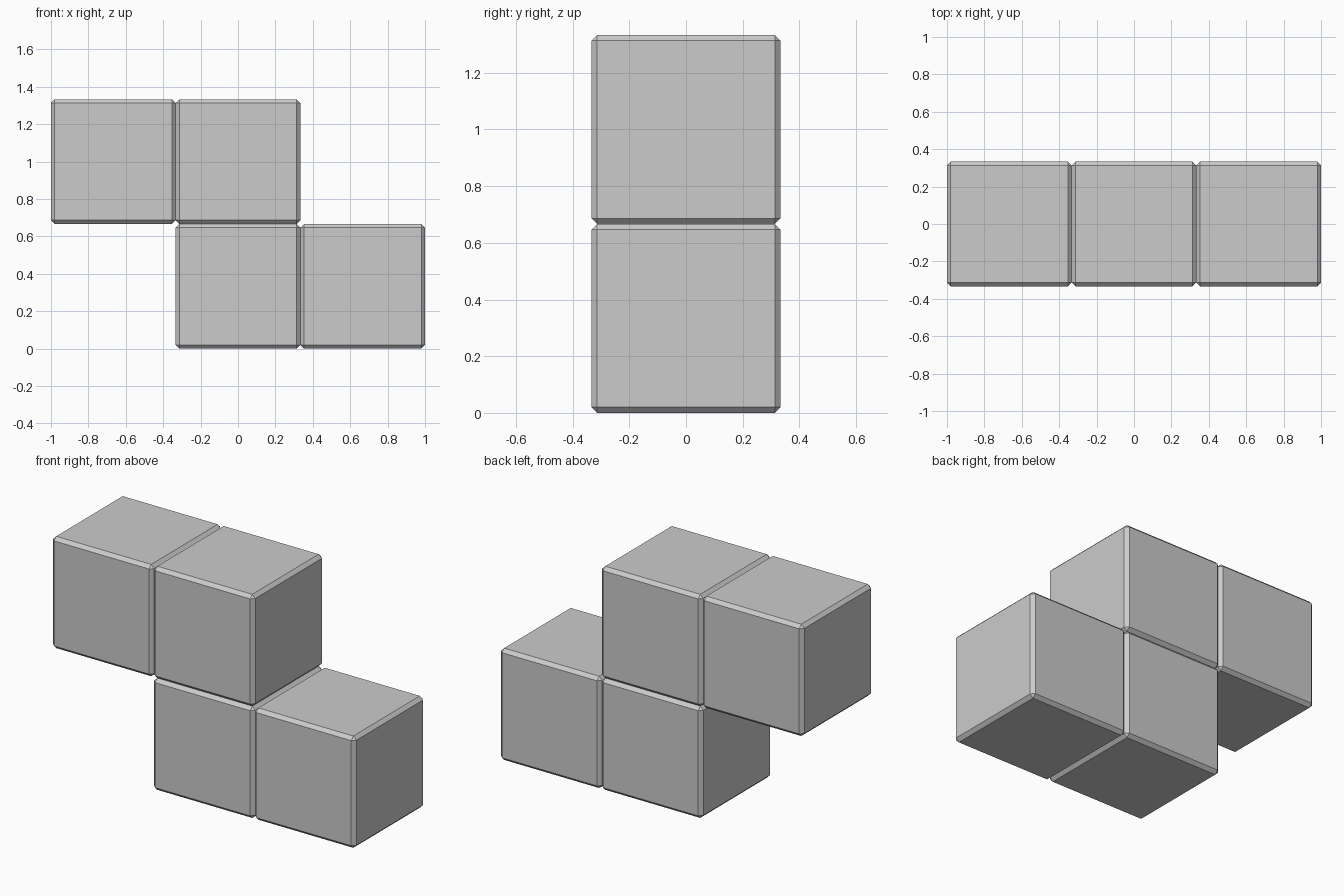
import bpy

if "Cube" in bpy.data.objects:
    bpy.data.objects.remove(bpy.data.objects["Cube"])

SIDE = 2 / 3
CHAMFER = 0.02


def block(name, column, row):
    """One chamfered cube placed on the x/z grid of the zigzag piece."""
    bpy.ops.mesh.primitive_cube_add(size=SIDE, location=(column * SIDE, 0, (row + 0.5) * SIDE))
    obj = bpy.context.object
    obj.name = name
    bevel = obj.modifiers.new("chamfer", 'BEVEL')
    bevel.width = CHAMFER
    bevel.segments = 1
    bevel.limit_method = 'NONE'


# Upper pair, shifted left
block("upper_left_block", -1, 1)
block("upper_middle_block", 0, 1)

# Lower pair, shifted right
block("lower_middle_block", 0, 0)
block("lower_right_block", 1, 0)
